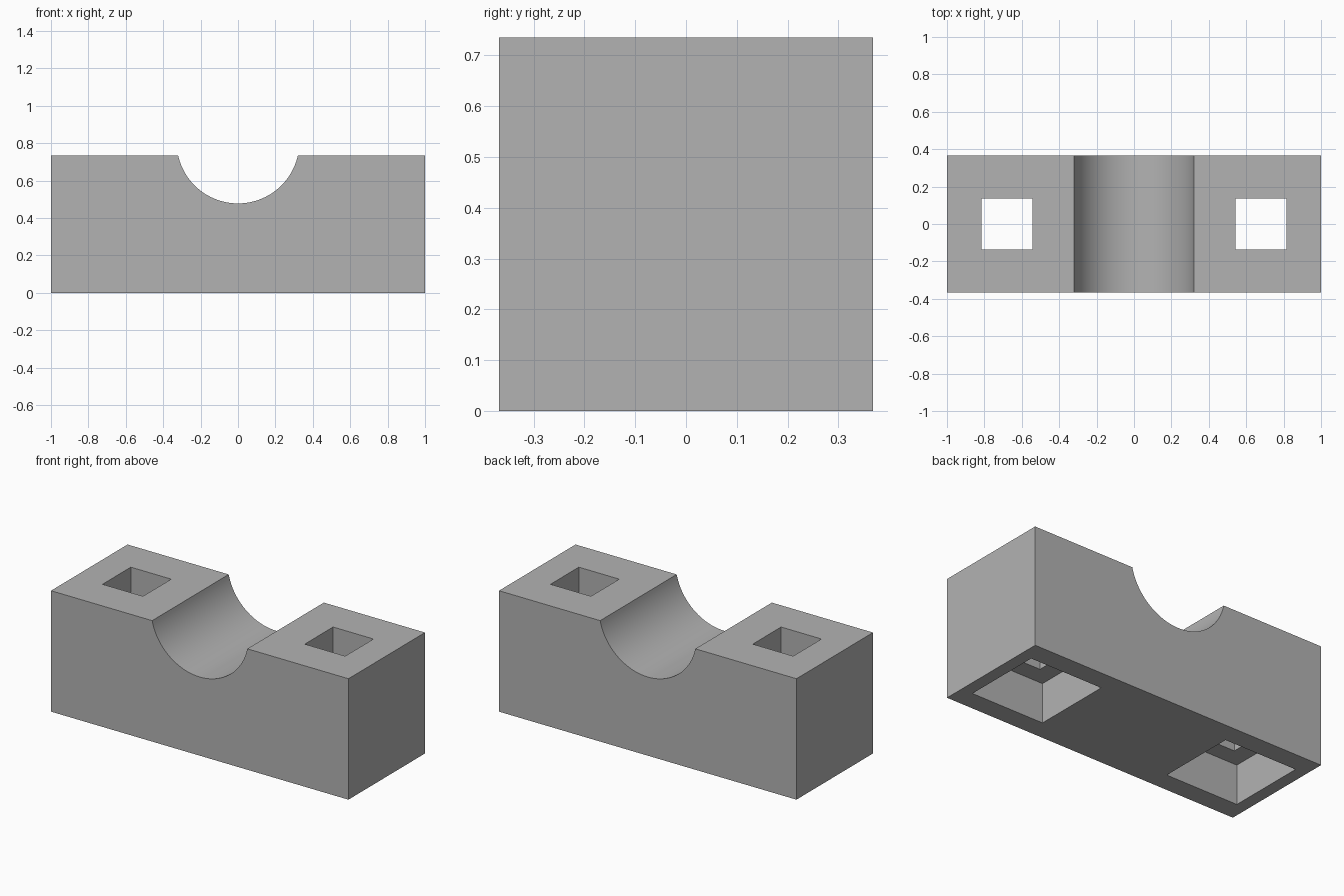
import bpy, bmesh, math
from mathutils import Matrix

if "Cube" in bpy.data.objects:
    bpy.data.objects.remove(bpy.data.objects["Cube"], do_unlink=True)

DEPTH = HEIGHT = 0.735
CRADLE_Z, CRADLE_R, CRADLE_HALF = 0.806, 0.328, 0.32
HOLE_X, HOLE, POCKET, POCKET_DEPTH = 0.68, 0.272, 0.49, 0.243

grey = bpy.data.materials.new("grey")
grey.use_nodes = True
colour = (0.45, 0.45, 0.45, 1)
grey.diffuse_color = colour
grey.node_tree.nodes["Principled BSDF"].inputs["Base Color"].default_value = colour


def add_object(name, bm):
    bmesh.ops.recalc_face_normals(bm, faces=bm.faces)
    mesh = bpy.data.meshes.new(name)
    bm.to_mesh(mesh)
    bm.free()
    mesh.materials.append(grey)
    obj = bpy.data.objects.new(name, mesh)
    bpy.context.collection.objects.link(obj)
    return obj


# Block profile with a round cradle in the top, extruded front to back
start = math.asin(CRADLE_HALF / CRADLE_R)
steps = 48
profile = [(-1, HEIGHT), (-1, 0), (1, 0), (1, HEIGHT)]
for i in range(steps + 1):
    a = start - 2 * start * i / steps
    z = HEIGHT if i in (0, steps) else CRADLE_Z - CRADLE_R * math.cos(a)
    profile.append((CRADLE_R * math.sin(a), z))
bm = bmesh.new()
front = bm.faces.new([bm.verts.new((x, -DEPTH / 2, z)) for x, z in profile])
extruded = bmesh.ops.extrude_face_region(bm, geom=[front], use_keep_orig=True)
verts = [v for v in extruded["geom"] if isinstance(v, bmesh.types.BMVert)]
bmesh.ops.translate(bm, verts=verts, vec=(0, DEPTH, 0))
block = add_object("cradle_block", bm)


# Square through holes, widened to pockets from below
def cutter(name, width, bottom, top):
    bm = bmesh.new()
    for side in (-1, 1):
        place = Matrix.Translation((side * HOLE_X, 0, (bottom + top) / 2))
        size = Matrix.Diagonal((width, width, top - bottom, 1))
        bmesh.ops.create_cube(bm, size=1, matrix=place @ size)
    obj = add_object(name, bm)
    obj.hide_render = True
    return obj


cutters = [cutter("hole_cutter", HOLE, -0.1, HEIGHT + 0.1),
           cutter("pocket_cutter", POCKET, -0.2, POCKET_DEPTH)]
bpy.ops.object.select_all(action="DESELECT")
block.select_set(True)
bpy.context.view_layer.objects.active = block
for tool in cutters:
    mod = block.modifiers.new(tool.name, "BOOLEAN")
    mod.operation, mod.solver, mod.object = "DIFFERENCE", "EXACT", tool
    bpy.ops.object.modifier_apply(modifier=mod.name)
    bpy.data.objects.remove(tool, do_unlink=True)

bpy.ops.object.shade_smooth_by_angle(angle=math.radians(30))
